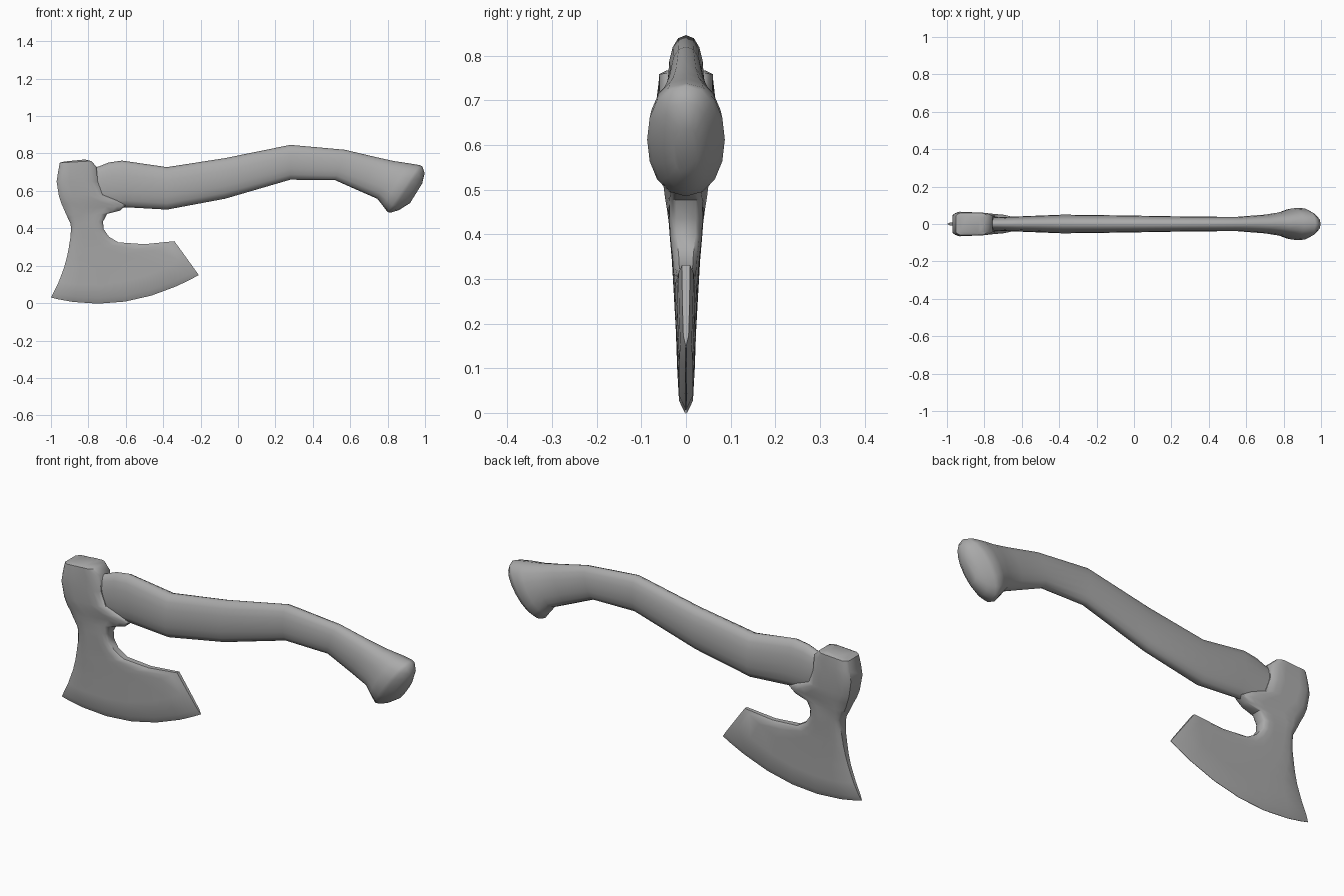
import bpy, bmesh, math

grey = bpy.data.materials.new("plain grey")
grey.diffuse_color = (0.4, 0.4, 0.4, 1)


def loft(name, rings, angle):
    """Skin a list of equal-length closed rings and close both ends."""
    bm = bmesh.new()
    loops = [[bm.verts.new(p) for p in ring] for ring in rings]
    n = len(loops[0])
    for a, b in zip(loops, loops[1:]):
        for i in range(n):
            j = (i + 1) % n
            bm.faces.new((a[i], a[j], b[j], b[i]))
    bm.faces.new(loops[0])
    bm.faces.new(loops[-1])
    bmesh.ops.recalc_face_normals(bm, faces=bm.faces)
    mesh = bpy.data.meshes.new(name)
    bm.to_mesh(mesh)
    bm.free()
    mesh.materials.append(grey)
    obj = bpy.data.objects.new(name, mesh)
    bpy.context.collection.objects.link(obj)
    bpy.ops.object.select_all(action='DESELECT')
    obj.select_set(True)
    bpy.context.view_layer.objects.active = obj
    bpy.ops.object.shade_smooth_by_angle(angle=math.radians(angle))
    return obj


def oval(xt, zt, xb, zb, w, n=16):
    """Slightly squared oval between a top point and a bottom point."""
    ring = []
    for i in range(n):
        a = 2 * math.pi * i / n
        c, s = math.cos(a), math.sin(a)
        u = (1 + c) / 2
        y = w * math.copysign(abs(s) ** 0.85, s)
        ring.append((xb + (xt - xb) * u, y, zb + (zt - zb) * u))
    return ring


def slab(xl, zl, xr, zr, wl, wr, end, sag):
    """Rounded slab section from the back to the front, sagging in the middle."""
    side = [(0, end), (0.05, 0.85), (0.15, 1), (0.32, 1), (0.5, 1),
            (0.68, 1), (0.85, 1), (0.95, 0.85), (1, end)]

    def point(t, f, sign):
        return (xl + (xr - xl) * t, sign * f * (wl + (wr - wl) * t),
                zl + (zr - zl) * t - sag * 4 * t * (1 - t))
    return ([point(t, f, -1) for t, f in side]
            + [point(t, f, 1) for t, f in reversed(side)])


# Curved handle with a flared knob: top x, z, bottom x, z, half width
handle = [
    (-0.80, 0.72, -0.78, 0.53, 0.034), (-0.745, 0.73, -0.72, 0.52, 0.036),
    (-0.69, 0.752, -0.66, 0.512, 0.038), (-0.62, 0.762, -0.59, 0.512, 0.041),
    (-0.38, 0.727, -0.38, 0.50, 0.050), (-0.07, 0.775, -0.07, 0.558, 0.046),
    (0.28, 0.846, 0.28, 0.66, 0.040), (0.57, 0.82, 0.52, 0.657, 0.038),
    (0.74, 0.78, 0.66, 0.595, 0.050), (0.83, 0.76, 0.745, 0.558, 0.064),
    (0.91, 0.748, 0.775, 0.52, 0.083), (0.97, 0.738, 0.80, 0.486, 0.087),
    (0.985, 0.732, 0.82, 0.485, 0.078), (0.998, 0.695, 0.86, 0.497, 0.056),
    (0.985, 0.64, 0.92, 0.535, 0.028)]
loft("handle", [oval(*h) for h in handle], 60)

# Head with eye, lug and bearded blade:
# back x, z, front x, z, half width back, front, end fullness, sag
head = [
    (-0.93, 0.757, -0.82, 0.768, 0.045, 0.045, 0.7, 0),
    (-0.953, 0.75, -0.785, 0.76, 0.060, 0.060, 0.7, 0),
    (-0.962, 0.70, -0.757, 0.73, 0.067, 0.058, 0.7, 0),
    (-0.970, 0.65, -0.75, 0.65, 0.067, 0.056, 0.7, 0),
    (-0.957, 0.57, -0.725, 0.58, 0.062, 0.054, 0.7, 0),
    (-0.943, 0.53, -0.65, 0.55, 0.056, 0.048, 0.7, 0),
    (-0.930, 0.50, -0.60, 0.522, 0.052, 0.036, 0.6, 0),
    (-0.922, 0.482, -0.63, 0.495, 0.050, 0.032, 0.6, 0),
    (-0.912, 0.46, -0.70, 0.477, 0.045, 0.036, 0.6, 0),
    (-0.895, 0.425, -0.722, 0.435, 0.039, 0.037, 0.6, 0),
    (-0.893, 0.39, -0.718, 0.395, 0.036, 0.035, 0.6, 0.003),
    (-0.897, 0.345, -0.69, 0.355, 0.032, 0.030, 0.55, 0.008),
    (-0.905, 0.295, -0.64, 0.325, 0.029, 0.027, 0.55, 0.018),
    (-0.915, 0.245, -0.50, 0.315, 0.026, 0.024, 0.5, 0.035),
    (-0.930, 0.19, -0.34, 0.331, 0.023, 0.020, 0.45, 0.06),
    (-0.958, 0.115, -0.28, 0.248, 0.020, 0.018, 0.45, 0.07),
    (-0.987, 0.055, -0.226, 0.173, 0.016, 0.015, 0.4, 0.075),
    (-1.0, 0.03, -0.21, 0.15, 0.001, 0.001, 0.5, 0.082)]
loft("axe_head", [slab(*s) for s in head], 45)
